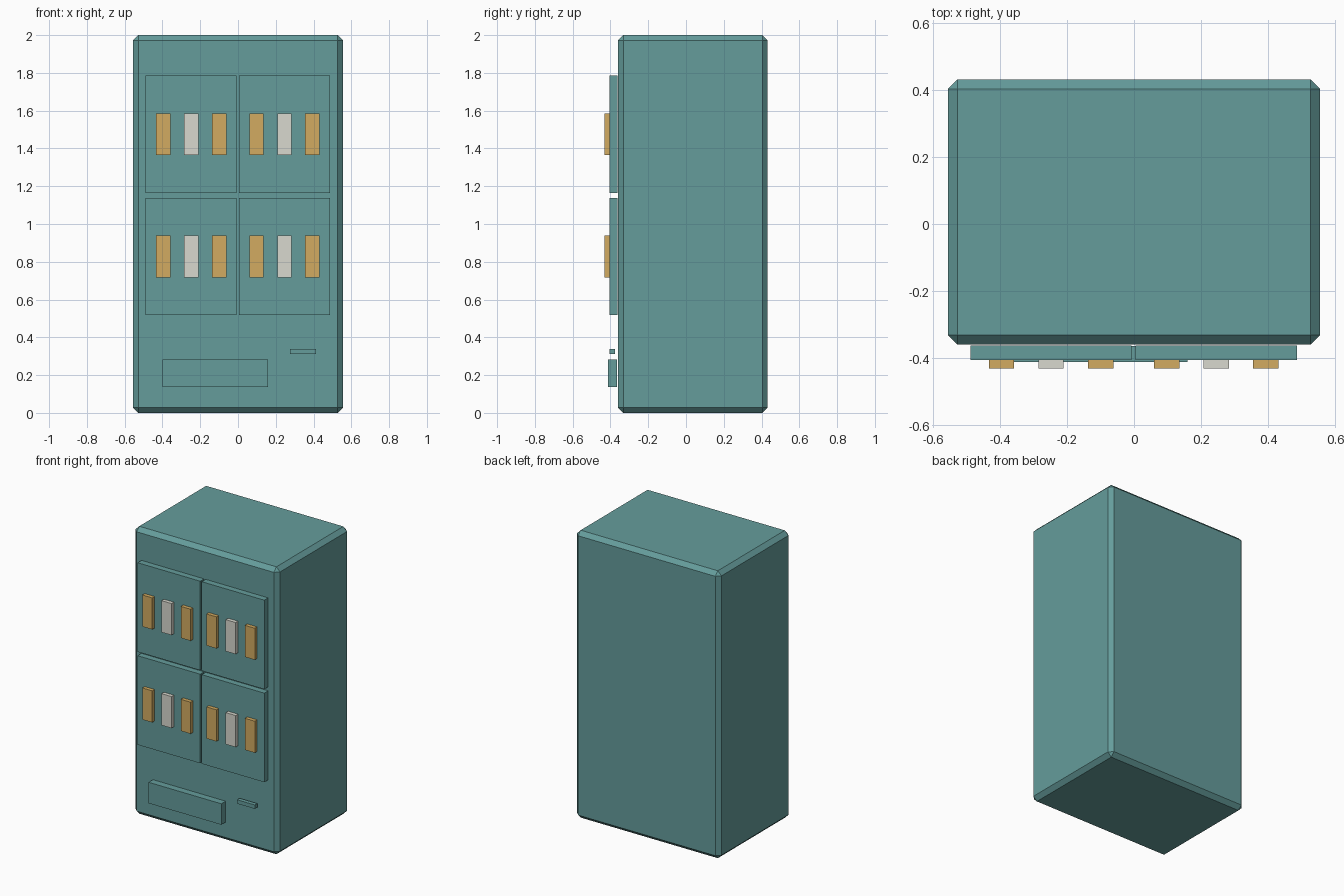
import bpy
import bmesh
from mathutils import Vector

if "Cube" in bpy.data.objects:
    bpy.data.objects.remove(bpy.data.objects["Cube"])


def material(name, color):
    mat = bpy.data.materials.new(name)
    mat.use_nodes = True
    mat.diffuse_color = (*color, 1)
    mat.node_tree.nodes["Principled BSDF"].inputs["Base Color"].default_value = (*color, 1)
    return mat


teal = material("teal", (0.13, 0.335, 0.33))
gold = material("gold", (0.65, 0.41, 0.12))
cream = material("pale grey", (0.69, 0.69, 0.62))


def box(name, low, high, mat, chamfer=0):
    """Box between two corners, with optional flat chamfers."""
    low, high = Vector(low), Vector(high)
    bm = bmesh.new()
    bmesh.ops.create_cube(bm, size=1)
    bmesh.ops.scale(bm, vec=high - low, verts=bm.verts)
    bmesh.ops.translate(bm, vec=(low + high) / 2, verts=bm.verts)
    if chamfer:
        bmesh.ops.bevel(bm, geom=bm.edges[:], offset=chamfer, offset_type='OFFSET',
                        segments=1, profile=0.5, affect='EDGES')
    mesh = bpy.data.meshes.new(name)
    bm.to_mesh(mesh)
    bm.free()
    mesh.materials.append(mat)
    obj = bpy.data.objects.new(name, mesh)
    bpy.context.collection.objects.link(obj)
    return obj


# Cabinet with chamfered edges
front = -0.36
box("cabinet", (-0.556, front, 0), (0.556, 0.432, 2), teal, 0.028)

# Four display panels, each with a row of three products
panel_front = -0.406
for row, bottom in (("lower", 0.518), ("upper", 1.165)):
    for side, centre in (("right", -0.248), ("left", 0.246)):
        box(f"{row}_{side}_panel", (centre - 0.241, front - 0.003, bottom),
            (centre + 0.241, panel_front, bottom + 0.62), teal)
        for i, mat in enumerate((gold, cream, gold)):
            x = centre + (i - 1) * 0.148
            box(f"{row}_{side}_product_{i + 1}", (x - 0.038, -0.432, bottom + 0.2),
                (x + 0.038, panel_front, bottom + 0.42), mat)

# Dispensing tray and coin slot
box("dispensing_tray", (-0.4, -0.412, 0.137), (0.16, front - 0.004, 0.283), teal)
box("coin_slot", (0.275, -0.404, 0.312), (0.412, -0.376, 0.339), teal)
